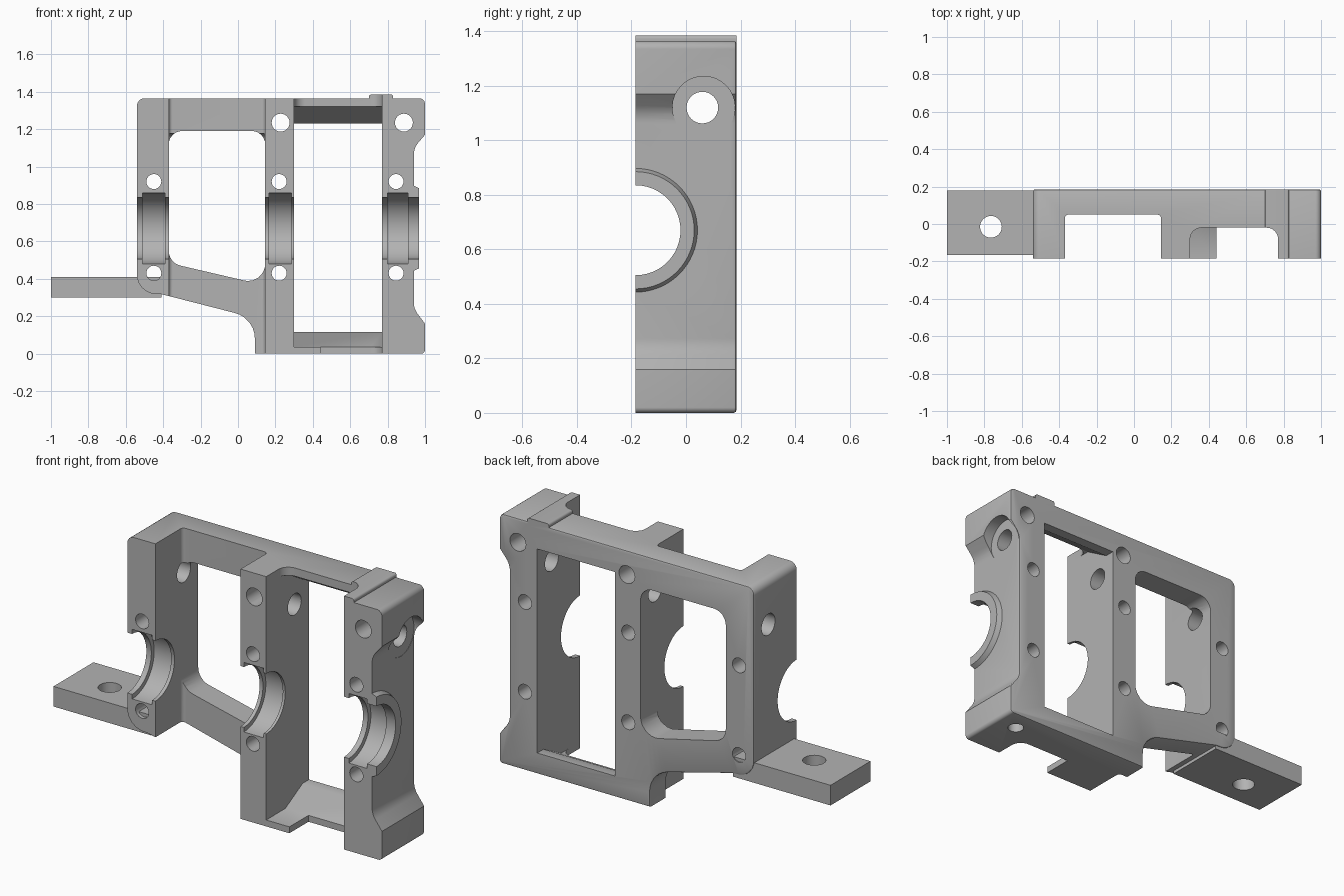
import bpy, bmesh, math
from mathutils import Vector

cube = bpy.data.objects.get("Cube")
if cube:
    bpy.data.objects.remove(cube, do_unlink=True)

grey = bpy.data.materials.new("cast_grey")
grey.use_nodes = True
COLOUR = (0.45, 0.45, 0.45, 1)
grey.diffuse_color = COLOUR
grey.node_tree.nodes["Principled BSDF"].inputs["Base Color"].default_value = COLOUR

BACK = 0.185
BORE_Z = 0.67


def rounded(corners, steps=6):
    """Turn (u, v, radius) corners into a filleted outline."""
    out = []
    for i, (u, v, r) in enumerate(corners):
        p = Vector((u, v))
        if r == 0:
            out.append(p)
            continue
        a = (Vector(corners[i - 1][:2]) - p).normalized()
        b = (Vector(corners[(i + 1) % len(corners)][:2]) - p).normalized()
        half = a.angle(b) / 2
        centre = p + (a + b).normalized() * r / math.sin(half)
        t = r / math.tan(half)
        s, e = p + a * t - centre, p + b * t - centre
        for k in range(steps + 1):
            out.append(centre + s.lerp(e, k / steps).normalized() * r)
    return out


def rect(u0, u1, v0, v1, r=0):
    return rounded([(u0, v0, r), (u1, v0, r), (u1, v1, r), (u0, v1, r)])


def circle(u, v, r, n=32, sweep=2 * math.pi, start=0.0):
    count = n if sweep > 6 else n + 1
    return [Vector((u + r * math.cos(start + sweep * k / n),
                    v + r * math.sin(start + sweep * k / n))) for k in range(count)]


def prism(name, outline, axis, lo, hi, end=None, bevel=0):
    """Extrude an outline along an axis; end is an optional far outline."""
    place = {"X": lambda p, t: (t, p[0], p[1]),
             "Y": lambda p, t: (p[0], t, p[1]),
             "Z": lambda p, t: (p[0], p[1], t)}[axis]
    bm = bmesh.new()
    near = [bm.verts.new(place(p, lo)) for p in outline]
    far = [bm.verts.new(place(p, hi)) for p in (end or outline)]
    bm.faces.new(near)
    cap = bm.faces.new(far)
    for i in range(len(near)):
        bm.faces.new((near[i - 1], near[i], far[i], far[i - 1]))
    bmesh.ops.recalc_face_normals(bm, faces=bm.faces)
    if bevel:
        bmesh.ops.bevel(bm, geom=list(cap.edges), offset=bevel, segments=2,
                        profile=0.5, affect="EDGES")
    mesh = bpy.data.meshes.new(name)
    bm.to_mesh(mesh)
    bm.free()
    mesh.materials.append(grey)
    obj = bpy.data.objects.new(name, mesh)
    bpy.context.collection.objects.link(obj)
    return obj


def combine(target, tool, operation="DIFFERENCE"):
    mod = target.modifiers.new("combine", "BOOLEAN")
    mod.operation, mod.solver, mod.object = operation, "EXACT", tool
    bpy.context.view_layer.objects.active = target
    bpy.ops.object.modifier_apply(modifier=mod.name)
    bpy.data.objects.remove(tool, do_unlink=True)


def cut(target, outline, axis, lo=-2, hi=2):
    combine(target, prism("cutter", outline, axis, lo, hi))


# Block with the overall side silhouette
silhouette = rounded([
    (-0.54, 1.365, 0.04), (-0.54, 0.325, 0.1), (-0.41, 0.318, 0),
    (0.09, 0.19, 0.14), (0.09, 0, 0), (1, 0, 0.02), (1, 0.16, 0),
    (0.94, 0.24, 0.1), (0.94, 1.1, 0.1), (1, 1.17, 0), (1, 1.365, 0.03)])
frame = prism("bearing_frame", silhouette, "Y", -BACK, BACK, bevel=0.01)

# Raised pad on the top and collar round the outer bearing
combine(frame, prism("top_pad", rounded([(0.70, 1.34, 0), (0.83, 1.34, 0),
        (0.83, 1.385, 0.012), (0.70, 1.385, 0.012)]), "Y", -BACK, BACK), "UNION")
half = dict(sweep=math.pi, start=-math.pi / 2)
combine(frame, prism("collar", circle(-BACK, BORE_Z, 0.245, **half), "X", 0.9, 0.967,
        circle(-BACK, BORE_Z, 0.215, **half)), "UNION")

# Left bay: open pocket in front, rounded window through the back
cut(frame, rect(-0.37, 0.145, -0.5, 0.05, 0.02), "Z")
cut(frame, rounded([(-0.37, 0.485, 0.08), (0.145, 0.365, 0.09),
                    (0.145, 1.19, 0.07), (-0.37, 1.19, 0.07)]), "Y")

# Right bay: window with sloping rails, leaving a small foot at the bottom
bay = [(-0.5, 0.035), (-0.02, 0.035), (0.13, 0.115), (0.5, 0.115),
       (0.5, 1.23), (0.13, 1.23), (-0.02, 1.32), (-0.5, 1.32)]
cut(frame, bay, "X", 0.30, 0.77)
cut(frame, rect(0.30, 0.77, -0.5, -0.02, 0.06), "Z", 1.3, 1.6)
cut(frame, rounded([(0.44, -0.5, 0), (0.77, -0.5, 0), (0.77, -0.02, 0.06),
                    (0.44, -0.02, 0)]), "Z", -0.2, 0.05)

# Bearing bore with a wider groove in each wall
cut(frame, circle(-BACK, BORE_Z, 0.165, 48), "X")
for lo, hi in ((-0.51, -0.39), (0.165, 0.285), (0.80, 0.91)):
    cut(frame, circle(-BACK, BORE_Z, 0.19, 48), "X", lo, hi)

# Bolt holes from front to back
for x in (-0.45, 0.22, 0.845):
    for z in (0.43, 0.92):
        cut(frame, circle(x, z, 0.04, 24), "Y")
for x in (0.228, 0.887):
    cut(frame, circle(x, 1.235, 0.048, 24), "Y")

# Cross hole through all walls, its spot face, and a blind hole underneath
cut(frame, circle(0.06, 1.12, 0.058), "X")
cut(frame, circle(0.065, 1.12, 0.115), "X", 0.938, 1.2)
cut(frame, circle(0.87, 0.07, 0.042, 24), "Z", -0.1, 0.2)

# Side mounting plate
plate = prism("mounting_plate", rect(-1, -0.41, -0.165, 0.18), "Z", 0.30, 0.41)
cut(plate, circle(-0.765, -0.015, 0.058), "Z")

for obj in (frame, plate):
    bpy.ops.object.select_all(action="DESELECT")
    obj.select_set(True)
    bpy.context.view_layer.objects.active = obj
    bpy.ops.object.shade_smooth_by_angle(angle=math.radians(30))
